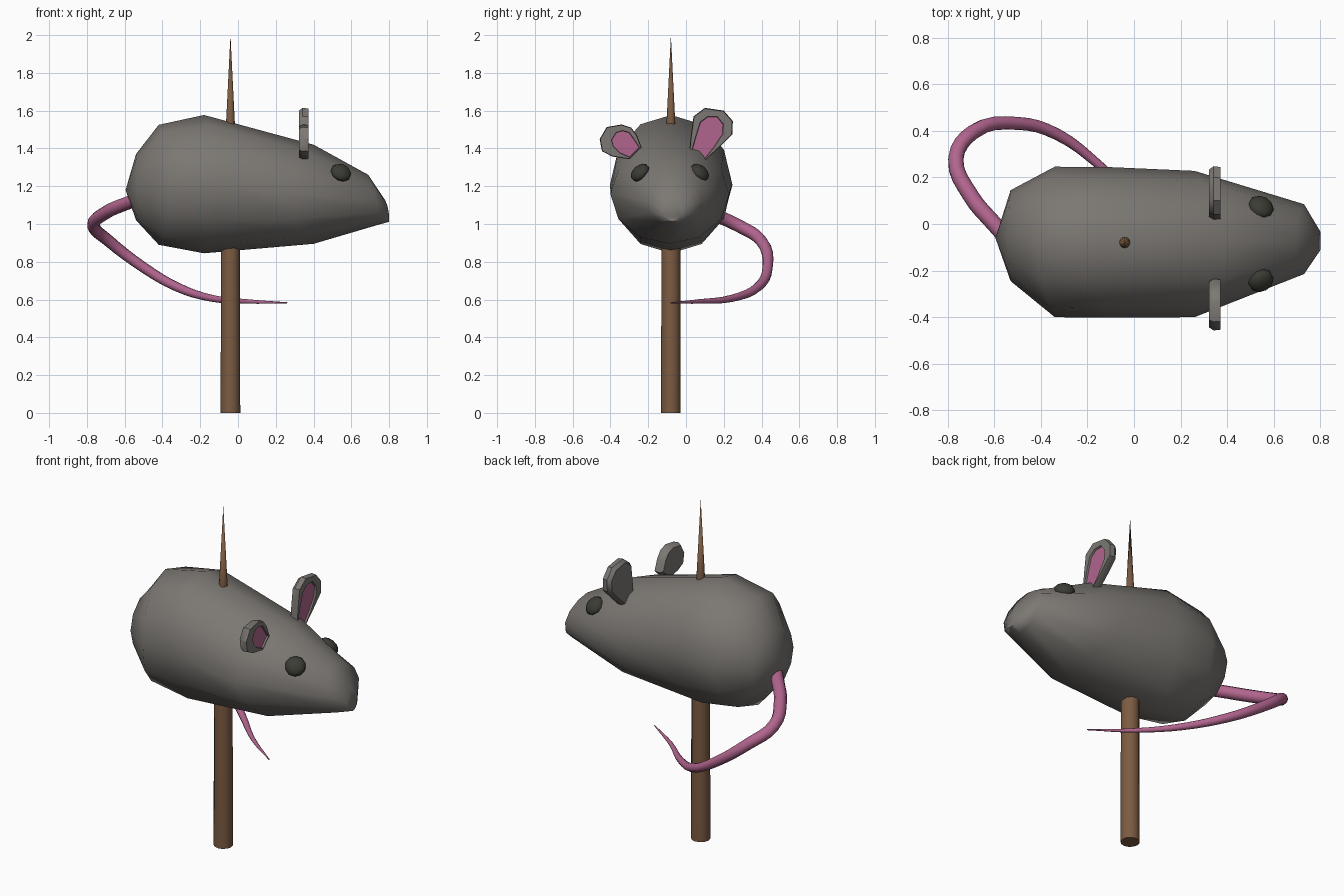
import bpy, bmesh, math
from mathutils import Vector

if "Cube" in bpy.data.objects:
    bpy.data.objects.remove(bpy.data.objects["Cube"])


def material(name, rgb):
    m = bpy.data.materials.new(name)
    m.diffuse_color = (*rgb, 1)
    m.use_nodes = True
    m.node_tree.nodes["Principled BSDF"].inputs["Base Color"].default_value = m.diffuse_color
    return m


GREY = material("grey_fur", (0.20, 0.187, 0.172))
PINK = material("pink_skin", (0.44, 0.13, 0.27))
DARK = material("dark_eye", (0.045, 0.045, 0.036))
WOOD = material("brown_wood", (0.20, 0.105, 0.055))


def add(name, bm, mats, angle=60):
    bmesh.ops.recalc_face_normals(bm, faces=bm.faces)
    me = bpy.data.meshes.new(name)
    bm.to_mesh(me)
    bm.free()
    for m in mats:
        me.materials.append(m)
    ob = bpy.data.objects.new(name, me)
    bpy.context.collection.objects.link(ob)
    bpy.ops.object.select_all(action='DESELECT')
    ob.select_set(True)
    bpy.context.view_layer.objects.active = ob
    bpy.ops.object.shade_smooth_by_angle(angle=math.radians(angle))
    return ob


def bridge(bm, a, b):
    n = len(a)
    return [bm.faces.new((a[i], a[(i + 1) % n], b[(i + 1) % n], b[i])) for i in range(n)]


# body: loft of twelve-sided rings
# top x, top z, bottom x, bottom z, side x, centre y, half width
RINGS = [
    (-0.54, 1.37, -0.54, 1.02, -0.53, -0.05, 0.195),
    (-0.42, 1.525, -0.42, 0.89, -0.34, -0.077, 0.323),
    (-0.18, 1.577, -0.18, 0.845, -0.10, -0.079, 0.323),
    (0.40, 1.42, 0.40, 0.895, 0.26, -0.086, 0.314),
    (0.69, 1.26, 0.74, 0.995, 0.73, -0.065, 0.15),
    (0.78, 1.125, 0.80, 1.012, 0.797, -0.072, 0.045),
]
N = 12
bm = bmesh.new()
loops = []
for tx, tz, bx, bz, sx, cy, hw in RINGS:
    loop = []
    for i in range(N):
        a = 2 * math.pi * i / N
        c, s = math.cos(a), math.sin(a)
        mid = (tx + bx) / 2 + s * (tx - bx) / 2
        x = mid + (sx - (tx + bx) / 2) * c * c
        z = (tz + bz) / 2 + s * (tz - bz) / 2
        loop.append(bm.verts.new((x, cy + hw * c, z)))
    loops.append(loop)
for a, b in zip(loops, loops[1:]):
    bridge(bm, a, b)
pole = bm.verts.new((-0.595, -0.06, 1.18))
for i in range(N):
    bm.faces.new((pole, loops[0][i], loops[0][(i + 1) % N]))
bm.faces.new(loops[-1])
add("body", bm, [GREY], 65)


# ears: rounded outline with a thick rim and a sunken pink inside
def ear(name, outline, inner):
    bm = bmesh.new()
    cy = sum(p[0] for p in outline) / len(outline)
    cz = sum(p[1] for p in outline) / len(outline)

    def ring(pts, x, k):
        return [bm.verts.new((x, cy + (y - cy) * k, cz + (z - cz) * k)) for y, z in pts]

    back = ring(outline, 0.322, 0.88)
    side = ring(outline, 0.342, 1.0)
    front = ring(outline, 0.372, 0.97)
    rim = ring(inner, 0.372, 1.0)
    deep = ring(inner, 0.362, 0.96)
    for a, b in ((back, side), (side, front), (front, rim), (rim, deep)):
        bridge(bm, a, b)
    bm.faces.new(back)
    bm.faces.new(deep).material_index = 1
    add(name, bm, [GREY, PINK], 40)


ear("left_ear",
    [(0.015, 1.36), (0.025, 1.46), (0.04, 1.57), (0.10, 1.615), (0.20, 1.60),
     (0.248, 1.545), (0.245, 1.475), (0.17, 1.40), (0.10, 1.335)],
    [(0.025, 1.37), (0.05, 1.46), (0.075, 1.54), (0.115, 1.57), (0.165, 1.57),
     (0.198, 1.53), (0.195, 1.475), (0.145, 1.40), (0.098, 1.342)])
ear("right_ear",
    [(-0.235, 1.405), (-0.26, 1.47), (-0.29, 1.51), (-0.34, 1.527), (-0.42, 1.513),
     (-0.457, 1.45), (-0.445, 1.385), (-0.39, 1.357), (-0.30, 1.343)],
    [(-0.245, 1.405), (-0.275, 1.45), (-0.30, 1.485), (-0.335, 1.495), (-0.37, 1.485),
     (-0.395, 1.445), (-0.385, 1.41), (-0.35, 1.375), (-0.297, 1.352)])

# eyes: flattened spheres lying on the face
for name, y, side in (("left_eye", 0.072, 1), ("right_eye", -0.243, -1)):
    bm = bmesh.new()
    bmesh.ops.create_uvsphere(bm, u_segments=10, v_segments=7, radius=0.057)
    bmesh.ops.scale(bm, vec=(1, 1, 0.62), verts=bm.verts)
    q = Vector((0.35, 0.62 * side, 0.7)).to_track_quat('Z', 'Y')
    bmesh.ops.rotate(bm, matrix=q.to_matrix(), verts=bm.verts)
    bmesh.ops.translate(bm, vec=(0.545, y, 1.272), verts=bm.verts)
    add(name, bm, [DARK], 60)

# stake: straight pole sharpened to a point
bm = bmesh.new()
stake = []
for z, r in ((0, 0.052), (0.95, 0.05), (1.54, 0.023)):
    stake.append([bm.verts.new((-0.04 + r * math.cos(i * math.pi / 6),
                                -0.08 + r * math.sin(i * math.pi / 6), z)) for i in range(12)])
bridge(bm, stake[0], stake[1])
bridge(bm, stake[1], stake[2])
bm.faces.new(stake[0])
tip = bm.verts.new((-0.04, -0.08, 2.0))
for i in range(12):
    bm.faces.new((tip, stake[2][i], stake[2][(i + 1) % 12]))
add("stake", bm, [WOOD], 50)

# tail: tapered curve looping round behind the body
TAIL = [
    (-0.50, -0.11, 1.14, 0.035), (-0.60, 0.0, 1.105, 0.035), (-0.70, 0.12, 1.06, 0.035),
    (-0.765, 0.28, 0.99, 0.034), (-0.69, 0.395, 0.915, 0.032), (-0.50, 0.432, 0.77, 0.028),
    (-0.33, 0.385, 0.67, 0.025), (-0.14, 0.245, 0.607, 0.019), (0.05, 0.07, 0.59, 0.012),
    (0.26, -0.08, 0.583, 0.003),
]
cu = bpy.data.curves.new("tail", 'CURVE')
cu.dimensions = '3D'
cu.bevel_depth = 1.0
cu.bevel_resolution = 3
cu.resolution_u = 4
cu.use_fill_caps = True
sp = cu.splines.new('BEZIER')
sp.bezier_points.add(len(TAIL) - 1)
for p, (x, y, z, r) in zip(sp.bezier_points, TAIL):
    p.co = (x, y, z)
    p.radius = r
    p.handle_left_type = p.handle_right_type = 'AUTO'
cu.materials.append(PINK)
tail = bpy.data.objects.new("tail", cu)
bpy.context.collection.objects.link(tail)
bpy.ops.object.select_all(action='DESELECT')
tail.select_set(True)
bpy.context.view_layer.objects.active = tail
bpy.ops.object.convert(target='MESH')
bpy.ops.object.shade_smooth_by_angle(angle=math.radians(50))
